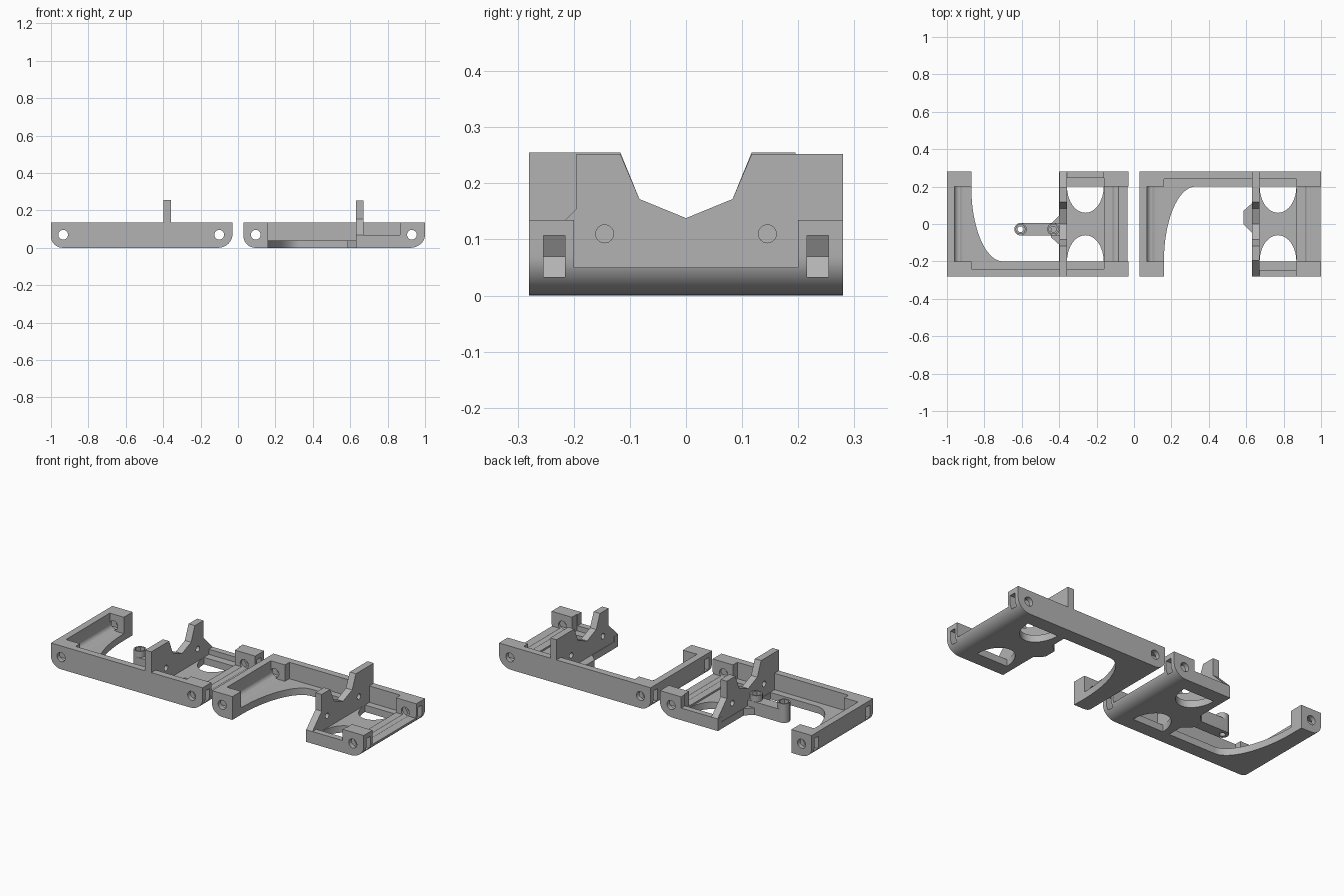
import bpy, bmesh, math
from mathutils import Matrix

if "Cube" in bpy.data.objects:
    bpy.data.objects.remove(bpy.data.objects["Cube"])

grey = bpy.data.materials.new("plain_grey")
grey.diffuse_color = (0.45, 0.45, 0.45, 1)
grey.use_nodes = True
grey.node_tree.nodes["Principled BSDF"].inputs["Base Color"].default_value = grey.diffuse_color


def prism(name, pts, axis, a, b):
    """Extrude a 2D profile along an axis: y uses (x,z), z uses (x,y), x uses (y,z)."""
    place = {"x": lambda p, t: (t, p[0], p[1]),
             "y": lambda p, t: (p[0], t, p[1]),
             "z": lambda p, t: (p[0], p[1], t)}[axis]
    bm = bmesh.new()
    lo = [bm.verts.new(place(p, a)) for p in pts]
    hi = [bm.verts.new(place(p, b)) for p in pts]
    n = len(pts)
    bm.faces.new(lo)
    bm.faces.new(hi)
    for i in range(n):
        bm.faces.new((lo[i], lo[(i + 1) % n], hi[(i + 1) % n], hi[i]))
    bmesh.ops.recalc_face_normals(bm, faces=bm.faces)
    me = bpy.data.meshes.new(name)
    bm.to_mesh(me)
    bm.free()
    me.materials.append(grey)
    ob = bpy.data.objects.new(name, me)
    bpy.context.collection.objects.link(ob)
    return ob


def box(x0, x1, y0, y1, z0, z1):
    return prism("cutter", [(x0, y0), (x1, y0), (x1, y1), (x0, y1)], "z", z0, z1)


def arc(cx, cy, rx, ry, a0, a1, n):
    return [(cx + rx * math.cos(math.radians(a0 + (a1 - a0) * i / n)),
             cy + ry * math.sin(math.radians(a0 + (a1 - a0) * i / n))) for i in range(n + 1)]


def circle(cx, cy, r, n=24):
    return arc(cx, cy, r, r, 0, 360, n)[:-1]


def combine(ob, others, op="DIFFERENCE"):
    for c in others:
        m = ob.modifiers.new("bool", "BOOLEAN")
        m.operation, m.solver, m.object = op, "EXACT", c
        c.hide_render = True
    bpy.context.view_layer.update()
    dg = bpy.context.evaluated_depsgraph_get()
    me = bpy.data.meshes.new_from_object(ob.evaluated_get(dg))
    ob.modifiers.clear()
    ob.data = me
    for c in others:
        bpy.data.objects.remove(c)
    return ob


def finish(ob, mirrored):
    if mirrored:  # second frame: flipped front to back and moved right
        ob.data.transform(Matrix.Translation((1.03, 0, 0)) @ Matrix.Diagonal((1, -1, 1, 1)))
        ob.data.flip_normals()
    bpy.ops.object.select_all(action="DESELECT")
    ob.select_set(True)
    bpy.context.view_layer.objects.active = ob
    bpy.ops.object.shade_smooth_by_angle(angle=math.radians(30))


def build_frame(tag, mirrored):
    # tray with rounded bottom ends
    side = ([(-0.03, 0.135), (-1, 0.135)] + arc(-0.935, 0.06, 0.065, 0.06, 180, 270, 10)
            + arc(-0.11, 0.07, 0.08, 0.07, 270, 360, 10))
    tray = prism(tag + "_tray", side, "y", -0.28, 0.28)
    cuts = [
        box(-0.87, -0.16, -0.24, 0.245, 0.04, 0.3),      # main cavity
        box(-0.161, 0.1, -0.2, 0.2, 0.05, 0.3),          # low end
        box(-0.40, -0.165, 0.19, 0.4, 0.07, 0.3),        # lowered short rail
        # end wall hollow with a fillet
        prism("cutter", [(-0.86, 0.3), (-0.96, 0.3)]
              + arc(-0.91, 0.09, 0.05, 0.05, 180, 270, 8) + [(-0.86, 0.04)], "y", -0.2, 0.2),
        # open side with a sweeping curved edge
        prism("cutter", [(-0.40, -0.2), (-0.40, 0.4), (-0.87, 0.4)]
              + arc(-0.70, 0.2, 0.17, 0.4, 180, 270, 24), "z", -0.1, 0.3),
    ]
    for a0 in (0, 180):                                  # curved floor windows
        cy = -0.2 if a0 == 0 else 0.2
        cuts.append(prism("cutter", arc(-0.26, cy, 0.098, 0.14, a0, a0 + 180, 24), "z", -0.1, 0.041))
    for hx, d in ((-0.935, -1), (-0.10, 1)):             # bolt holes and nut slots
        cuts.append(prism("cutter", circle(hx, 0.07, 0.026), "y", -0.5, 0.5))
        slot = [(hx - d * 0.043, 0.07), (hx - d * 0.021, 0.107), (hx + d * 0.2, 0.107),
                (hx + d * 0.2, 0.033), (hx - d * 0.021, 0.033)]
        for y in (-0.254, 0.216):
            cuts.append(prism("cutter", slot, "y", y, y + 0.038))
    combine(tray, cuts)
    finish(tray, mirrored)

    # upright plate with a V notch
    top = 0.252 if mirrored else 0.255
    plate = prism(tag + "_upright_plate", [
        (-0.24, 0.04), (0.245, 0.04), (0.245, 0.07), (0.28, 0.07), (0.195, 0.155), (0.195, top),
        (0.117, top), (0.083, 0.172), (0, 0.138), (-0.083, 0.172), (-0.117, top),
        (-0.28, top), (-0.28, 0.135), (-0.24, 0.135)], "x", -0.398, -0.358)
    combine(plate, [prism("cutter", circle(y, 0.11, 0.016), "x", -0.5, -0.3) for y in (-0.145, 0.145)])
    finish(plate, mirrored)

    # floor tab in front of the plate
    tab = prism(tag + "_floor_tab", [(-0.40, -0.11), (-0.40, 0.045), (-0.445, 0.0), (-0.445, -0.07)],
                "z", 0, 0.04)
    finish(tab, mirrored)


build_frame("left", False)
build_frame("right", True)

# arm with two bolt bosses, on the left frame only
AY, R = -0.028, 0.033
arm = prism("bolt_arm", arc(-0.607, AY, R, R, 90, 270, 14) + [(-0.398, AY - R), (-0.398, AY + R)],
            "z", 0, 0.075)
combine(arm, [prism("boss", circle(x, AY, R, 28), "z", 0.0, 0.11) for x in (-0.607, -0.431)], "UNION")
holes = []
for x in (-0.607, -0.431):
    holes.append(prism("cutter", circle(x, AY, 0.016), "z", -0.1, 0.2))
    holes.append(prism("cutter", circle(x, AY, 0.027, 6), "z", 0.085, 0.2))
combine(arm, holes)
finish(arm, False)
